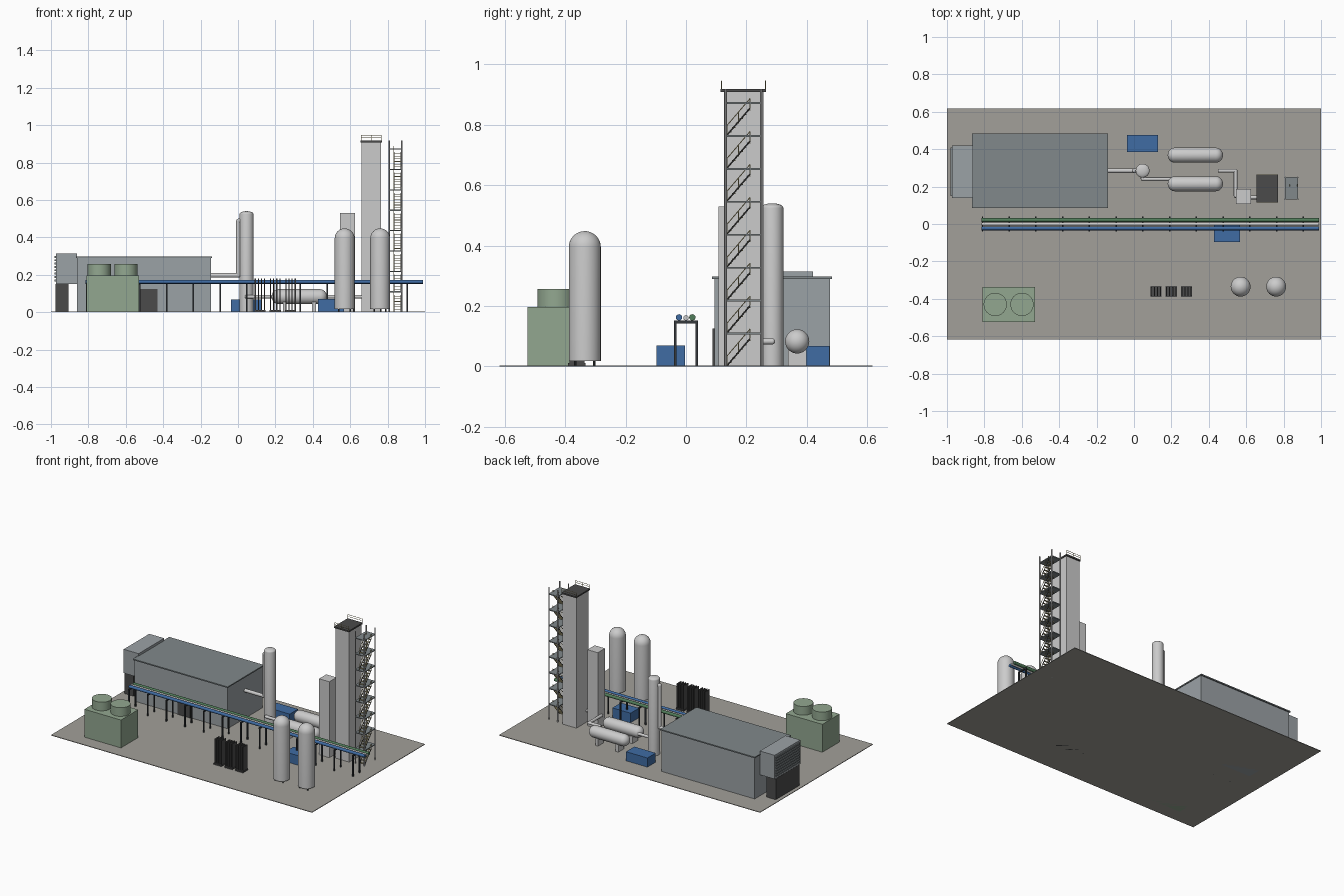
import bpy, bmesh
from math import sin, cos, pi
from mathutils import Matrix, Vector

if "Cube" in bpy.data.objects:
    bpy.data.objects.remove(bpy.data.objects["Cube"])


def mat(name, col):
    m = bpy.data.materials.new(name)
    m.diffuse_color = (*col, 1)
    m.use_nodes = True
    m.node_tree.nodes["Principled BSDF"].inputs["Base Color"].default_value = m.diffuse_color
    return m


BLUE = mat("blue", (0.05, 0.15, 0.37))
GREEN = mat("green", (0.29, 0.39, 0.28))
PIPE_GREEN = mat("pipe_green", (0.08, 0.2, 0.1))
DARK = mat("dark", (0.07, 0.07, 0.07))
STEEL = mat("steel", (0.035, 0.04, 0.045))
TAN = mat("tan", (0.55, 0.48, 0.25))
WALL = mat("wall", (0.33, 0.36, 0.38))
ROOF = mat("roof", (0.22, 0.25, 0.26))
CONCRETE = mat("concrete", (0.36, 0.35, 0.32))


def finish(name, bm, m=None, smooth=False):
    bmesh.ops.recalc_face_normals(bm, faces=bm.faces)
    me = bpy.data.meshes.new(name)
    bm.to_mesh(me)
    bm.free()
    ob = bpy.data.objects.new(name, me)
    bpy.context.collection.objects.link(ob)
    if m:
        me.materials.append(m)
    if smooth:
        bpy.ops.object.select_all(action='DESELECT')
        bpy.context.view_layer.objects.active = ob
        ob.select_set(True)
        bpy.ops.object.shade_smooth_by_angle(angle=0.7)
    return ob


def add_box(bm, x0, x1, y0, y1, z0, z1):
    M = Matrix.Translation(((x0 + x1) / 2, (y0 + y1) / 2, (z0 + z1) / 2)) @ \
        Matrix.Diagonal((x1 - x0, y1 - y0, z1 - z0, 1))
    bmesh.ops.create_cube(bm, size=1, matrix=M)


def boxes(name, items, m=None):
    bm = bmesh.new()
    for b in items:
        add_box(bm, *b)
    return finish(name, bm, m)


def add_bar(bm, a, b, r, seg=8):
    a, b = Vector(a), Vector(b)
    d = b - a
    M = Matrix.Translation((a + b) / 2) @ d.to_track_quat('Z', 'Y').to_matrix().to_4x4()
    bmesh.ops.create_cone(bm, cap_ends=True, segments=seg, radius1=r, radius2=r,
                          depth=d.length, matrix=M)


def bars(name, items, r, m=None, seg=8):
    bm = bmesh.new()
    for a, b in items:
        add_bar(bm, a, b, r, seg)
    return finish(name, bm, m, seg > 6)


def pipe(name, pts, r, m=None):
    # straight runs with ball elbows at the bends
    bm = bmesh.new()
    for a, b in zip(pts, pts[1:]):
        add_bar(bm, a, b, r, 16)
    for p in pts[1:-1]:
        bmesh.ops.create_uvsphere(bm, u_segments=16, v_segments=8, radius=r,
                                  matrix=Matrix.Translation(p))
    return finish(name, bm, m, True)


def lathe(name, profile, M, m=None):
    bm = bmesh.new()
    vs = [bm.verts.new((r, 0, z)) for r, z in profile]
    es = [bm.edges.new(p) for p in zip(vs, vs[1:])]
    bmesh.ops.spin(bm, geom=vs + es, cent=(0, 0, 0), axis=(0, 0, 1),
                   angle=2 * pi, steps=32)
    bmesh.ops.remove_doubles(bm, verts=bm.verts, dist=1e-5)
    bm.transform(M)
    return finish(name, bm, m, True)


def dome(r, z, h, n=8):
    return [(r * cos(i / n * pi / 2), z + h * sin(i / n * pi / 2)) for i in range(n + 1)]


T = Matrix.Translation
boxes("site_slab", [(-1, 1, -.618, .618, 0, .004)], CONCRETE)

# compressor hall with roof and door
boxes("hall_walls", [(-.86, -.145, .094, .476, 0, .29)], WALL)
boxes("hall_roof", [(-.866, -.14, .086, .484, .29, .298)], ROOF)
boxes("hall_door", [(-.525, -.43, .088, .096, .004, .125)], DARK)

# air intake filter house
boxes("intake_base", [(-.975, -.905, .15, .41, 0, .15)], DARK)
boxes("intake_house", [(-.974, -.86, .14, .42, .15, .315)], WALL)
boxes("intake_louvers", [(-.98, -.972, .15, .41, .165 + i * .018, .175 + i * .018)
                         for i in range(8)], ROOF)

# cooling tower with two fan stacks
boxes("cooling_tower", [(-.81, -.53, -.524, -.336, 0, .197)], GREEN)
for i, x in enumerate((-.742, -.599)):
    lathe(f"fan_stack_{i}", [(0, .19), (.062, .19), (.062, .257), (0, .257)],
          T((x, -.43, 0)), GREEN)

# pipe rack bents and pipes
xs = [-.81 + .143 * i for i in range(13)]
boxes("rack_posts", [(x - .004, x + .004, y - .004, y + .004, 0, .145)
                     for x in xs for y in (-.035, .035)], STEEL)
boxes("rack_beams", [(x - .004, x + .004, -.04, .04, .143, .152) for x in xs], STEEL)
for n, y, r, m in (("blue", -.023, .0105, BLUE), ("grey", 0, .009, None),
                   ("green", .021, .0105, PIPE_GREEN)):
    pipe(f"rack_pipe_{n}", [(-.815, y, .152 + r), (.99, y, .152 + r)], r, m)

# vertical storage tanks on legs
for i, x in enumerate((.57, .76)):
    lathe(f"storage_tank_{i}", [(0, .018), (.053, .018)] + dome(.053, .395, .053),
          T((x, -.335, 0)))
    bars(f"storage_tank_legs_{i}", [((x + a * .031, -.335 + b * .031, 0),
                                     (x + a * .031, -.335 + b * .031, .03))
                                    for a in (-1, 1) for b in (-1, 1)], .004, STEEL)

# finned ambient vaporizers
for i, x in enumerate((.117, .199, .281)):
    boxes(f"vaporizer_{i}",
          [(x - .03, x + .03, -.39, -.332, 0, .012)] +
          [(x - .025 + k * .0167 - .003, x - .025 + k * .0167 + .003, -.386, -.336, .01, .18)
           for k in range(4)], DARK)

# wash column and its feed piping
lathe("wash_column", [(0, 0), (.037, 0)] + dome(.037, .525, .015), T((.046, .285, 0)))
pipe("hall_feed_pipe", [(-.145, .285, .197), (.002, .285, .197),
                        (.002, .285, .488), (.04, .285, .488)], .012)
pipe("column_outlet_pipe", [(.046, .285, .083), (.046, .24, .083), (.22, .24, .083)], .01)

# horizontal adsorber vessels on saddles
for i, y in enumerate((.215, .368)):
    prof = [(r, -z) for r, z in reversed(dome(.04, .11, .038))] + dome(.04, .11, .038)
    lathe(f"adsorber_{i}", prof, T((.328, y, .083)) @ Matrix.Rotation(pi / 2, 4, 'Y'))
    boxes(f"adsorber_saddles_{i}", [(x - .01, x + .01, y - .03, y + .03, 0, .055)
                                    for x in (.25, .406)])

# process pipes into the cold boxes
pipe("process_pipe", [(.45, .285, .083), (.543, .285, .083), (.543, .15, .083),
                      (.58, .15, .083)], .01)
pipe("cold_box_link", [(.6, .142, .083), (.68, .142, .083)], .01)

# cold boxes and roof platform
boxes("cold_box_small", [(.546, .625, .107, .186, 0, .53)])
boxes("cold_box_main", [(.66, .765, .125, .257, 0, .91)])
boxes("roof_platform", [(.655, .77, .115, .265, .908, .918)], DARK)
bars("roof_railing",
     [((.658, y, z), (.767, y, z)) for y in (.117, .263) for z in (.932, .945)] +
     [((x, y, .915), (x, y, .945)) for y in (.117, .263) for x in (.658, .7125, .767)],
     .0015, TAN, 6)

# stair tower: posts, landings and repeated flights
bars("stair_posts", [((x, y, 0), (x, y, .918)) for x in (.808, .876) for y in (.132, .249)],
     .004, None)
step = .109
boxes("stair_landings", [(.806, .878, .13, .251, step * k - .003, step * k + .003)
                         for k in range(1, 9)], ROOF)
N = 6
treads, stringers, rails = [], [], []
for k in range(8):
    z = step * k
    for j in range(N):
        y, t = .14 + j * .0125, z + .012 + j * .0145
        treads.append((.834, .872, y, y + .011, t, t + .003))
    for x in (.834, .872):
        stringers.append(((x, .136, z + .003), (x, .212, z + .092)))
        rails.append(((x, .136, z + .035), (x, .212, z + .124)))
        for f in (0, .5, 1):
            y, t = .136 + .076 * f, z + .003 + .089 * f
            rails.append(((x, y, t), (x, y, t + .032)))
boxes("stair_treads", treads, TAN)
bars("stair_stringers", stringers, .0025, DARK, 6)
bars("stair_handrails", rails, .0015, TAN, 6)

# blue equipment enclosures
boxes("enclosure_rear", [(-.037, .127, .384, .475, 0, .067)], BLUE)
boxes("enclosure_front", [(.428, .567, -.097, -.004, 0, .07)], BLUE)
